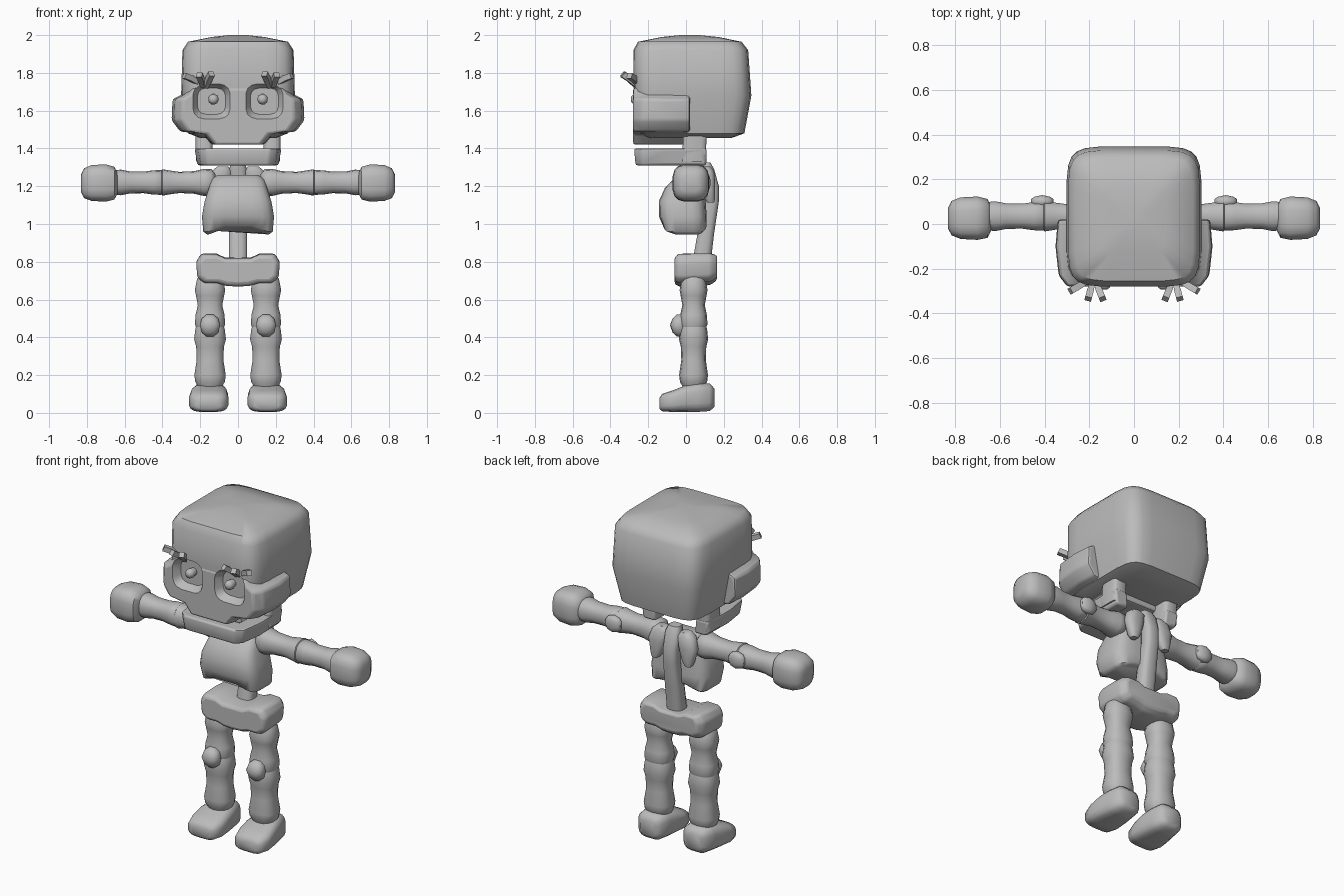
import bpy, bmesh, math
from mathutils import Vector

bone = bpy.data.materials.new("bone_grey")
bone.diffuse_color = (0.5, 0.5, 0.5, 1)
AXES = {'x': (1, 2, 0), 'y': (0, 2, 1), 'z': (0, 1, 2)}


def finish(name, bm, side=1, angle=50):
    """Turn a bmesh into a shaded object; side -1 flips it across x."""
    for v in bm.verts:
        v.co.x *= side
    bmesh.ops.recalc_face_normals(bm, faces=bm.faces)
    me = bpy.data.meshes.new(name)
    bm.to_mesh(me)
    bm.free()
    me.materials.append(bone)
    ob = bpy.data.objects.new(name, me)
    bpy.context.collection.objects.link(ob)
    shade(ob, angle)
    return ob


def activate(ob):
    bpy.ops.object.select_all(action='DESELECT')
    ob.select_set(True)
    bpy.context.view_layer.objects.active = ob


def shade(ob, angle=50):
    activate(ob)
    bpy.ops.object.shade_smooth_by_angle(angle=math.radians(angle))


def skin(bm, rings):
    """Bridge equal rings of points and cap both ends."""
    rows = [[bm.verts.new(p) for p in r] for r in rings]
    n = len(rows[0])
    for a, b in zip(rows, rows[1:]):
        for i in range(n):
            bm.faces.new((a[i], a[(i + 1) % n], b[(i + 1) % n], b[i]))
    bm.faces.new(rows[0])
    bm.faces.new(rows[-1])


def loft(name, axis, sections, n=16, p=2.0, side=1, angle=50, bend=None):
    """Sections are (position, centre a, centre b, radius a, radius b)."""
    ia, ib, it = AXES[axis]
    rings = []
    for t, ca, cb, ra, rb in sections:
        ring = []
        for k in range(n):
            w = math.tau * (k + 0.5) / n
            c, s = math.cos(w), math.sin(w)
            q = [0, 0, 0]
            q[ia] = ca + ra * math.copysign(abs(c) ** (2 / p), c)
            q[ib] = cb + rb * math.copysign(abs(s) ** (2 / p), s)
            q[it] = t
            ring.append(bend(q) if bend else q)
        rings.append(ring)
    bm = bmesh.new()
    skin(bm, rings)
    return finish(name, bm, side, angle)


def prism(name, axis, outline, layers, bevel=0.02):
    """Stack a flat outline at layers of (position, scale a, scale b, shift b)."""
    ia, ib, it = AXES[axis]
    rings = []
    for t, sa, sb, db in layers:
        ring = []
        for a, b in outline:
            q = [0, 0, 0]
            q[ia], q[ib], q[it] = a * sa, b * sb + db, t
            ring.append(q)
        rings.append(ring)
    bm = bmesh.new()
    skin(bm, rings)
    ob = finish(name, bm)
    if bevel:
        mod = ob.modifiers.new("soft_edges", 'BEVEL')
        mod.width, mod.segments = bevel, 2
        activate(ob)
        bpy.ops.object.modifier_apply(modifier=mod.name)
        shade(ob)
    return ob


def mirrored(half):
    """Complete an outline given for positive x, from top to bottom."""
    return half + [(-a, b) for a, b in reversed(half) if a > 0]


# Cranium
skull = loft("skull", 'z', [
    (1.455, 0, 0.02, 0.20, 0.22), (1.48, 0, 0.025, 0.265, 0.285),
    (1.68, 0, 0.035, 0.302, 0.312), (1.92, 0, 0.025, 0.295, 0.305),
    (1.965, 0, 0.02, 0.265, 0.275), (1.99, 0, 0.02, 0.14, 0.15),
    (2.0, 0, 0.02, 0.05, 0.05)], n=24, p=6)

# Cheeks and upper jaw
face = prism("face", 'y', mirrored([
    (0, 1.72), (0.27, 1.72), (0.30, 1.685), (0.35, 1.66), (0.355, 1.55),
    (0.31, 1.49), (0.19, 1.475), (0.14, 1.42), (0, 1.42)]),
    [(-0.28, 0.84, 1, 0), (-0.23, 0.95, 1, 0), (-0.10, 0.99, 1, 0),
     (0.02, 0.96, 1, 0)], bevel=0.012)

# Eye sockets
for s in (1, -1):
    cut = loft("socket_cutter", 'y', [
        (-0.35, 0.14, 1.65, 0.10, 0.095), (-0.28, 0.14, 1.65, 0.10, 0.095),
        (-0.235, 0.14, 1.65, 0.075, 0.07)], n=16, p=3.5, side=s)
    for ob in (skull, face):
        mod = ob.modifiers.new("socket", 'BOOLEAN')
        mod.operation, mod.solver, mod.object = 'DIFFERENCE', 'EXACT', cut
        activate(ob)
        bpy.ops.object.modifier_apply(modifier=mod.name)
    bpy.data.objects.remove(cut)
shade(skull, 45)
shade(face, 40)

# Lower jaw: horseshoe bar
prism("jaw", 'z', [
    (-0.225, 0.11), (-0.23, -0.1), (-0.21, -0.24), (-0.17, -0.275),
    (0.17, -0.275), (0.21, -0.24), (0.23, -0.1), (0.225, 0.11),
    (0.14, 0.11), (0.13, -0.17), (-0.13, -0.17), (-0.14, 0.11)],
    [(1.31, 0.93, 0.97, 0), (1.40, 1, 1, 0)], bevel=0.012)

# Spine
loft("spine", 'z', [
    (0.78, 0, 0.08, 0.05, 0.05), (0.95, 0, 0.105, 0.05, 0.045),
    (1.12, 0, 0.135, 0.045, 0.04), (1.20, 0, 0.135, 0.045, 0.04),
    (1.29, 0, 0.11, 0.048, 0.04), (1.325, 0, 0.10, 0.035, 0.03)], n=12, p=3)


# Rib cage, arched along the lower edge
def arch(q):
    if q[2] < 1.0:
        q[2] += 0.04 * max(0, 1 - (q[0] / 0.15) ** 2)
    return q


loft("rib_cage", 'z', [
    (0.945, 0, 0.005, 0.165, 0.09), (0.96, 0, -0.005, 0.185, 0.115),
    (1.04, 0, -0.017, 0.192, 0.127), (1.12, 0, -0.02, 0.178, 0.125),
    (1.19, 0, -0.005, 0.155, 0.108), (1.235, 0, 0.01, 0.14, 0.08),
    (1.26, 0, 0.015, 0.11, 0.055)], n=20, p=4, bend=arch)

# Pelvis
prism("pelvis", 'y', mirrored([
    (0, 0.822), (0.07, 0.822), (0.12, 0.845), (0.195, 0.843), (0.222, 0.80),
    (0.215, 0.72), (0.18, 0.69), (0.11, 0.69), (0.06, 0.675), (0, 0.672)]),
    [(-0.06, 0.92, 0.85, 0.11), (-0.035, 1, 1, -0.003), (0.06, 1, 1, 0),
     (0.13, 0.97, 0.97, 0.025), (0.165, 0.85, 0.75, 0.20)], bevel=0.012)

for s, tag in ((1, "left_"), (-1, "right_")):
    # Pupil
    loft(tag + "pupil", 'y', [(-0.292, 0.13, 1.66, 0.012, 0.012),
         (-0.283, 0.13, 1.66, 0.023, 0.023), (-0.266, 0.13, 1.66, 0.028, 0.028),
         (-0.225, 0.13, 1.66, 0.02, 0.02)], n=12, side=s)

    # Eyelashes: bent square rods
    for i, (root, tip) in enumerate((
            ((0.17, -0.26, 1.725), (0.14, -0.335, 1.795)),
            ((0.185, -0.26, 1.73), (0.205, -0.335, 1.79)),
            ((0.20, -0.25, 1.74), (0.285, -0.30, 1.785)))):
        a, b = Vector(root), Vector(tip)
        d = (b - a).normalized()
        u = d.cross(Vector((0, 0, 1))).normalized() * 0.015
        w = u.cross(d).normalized() * 0.015
        bm = bmesh.new()
        skin(bm, [[c + u * k + w * k, c - u * k + w * k, c - u * k - w * k,
                   c + u * k - w * k]
                  for c, k in ((a, 0.7), (a.lerp(b, 0.6) + w * 0.3, 1), (b, 1))])
        finish(tag + "eyelash_%d" % (i + 1), bm, s, 30)

    # Jaw hinge
    loft(tag + "jaw_hinge", 'z', [
        (1.33, 0.178, 0.04, 0.045, 0.068), (1.42, 0.18, 0.045, 0.045, 0.063),
        (1.50, 0.18, 0.05, 0.045, 0.063)], n=12, p=5, side=s)

    # Shoulder blade
    loft(tag + "shoulder_blade", 'z', [
        (1.115, 0.11, 0.13, 0.02, 0.02), (1.14, 0.105, 0.125, 0.035, 0.03),
        (1.22, 0.10, 0.12, 0.06, 0.035), (1.28, 0.085, 0.11, 0.055, 0.04),
        (1.305, 0.08, 0.105, 0.03, 0.025)], n=12, p=2.5, side=s)

    # Arm bones
    def bones(name, axis, rows, **kw):
        loft(tag + name, axis, rows, n=14, p=2.4, side=s, **kw)

    def arm(rows):
        return [(x, 0.035, 1.22, r, r) for x, r in rows]

    bones("upper_arm", 'x', arm([
        (0.12, 0.045), (0.14, 0.07), (0.18, 0.072), (0.23, 0.06), (0.31, 0.056),
        (0.36, 0.063), (0.40, 0.07), (0.415, 0.05)]))
    bones("forearm", 'x', arm([
        (0.39, 0.05), (0.405, 0.066), (0.45, 0.064), (0.50, 0.057),
        (0.57, 0.058), (0.62, 0.068), (0.66, 0.064)]))
    bones("elbow", 'x', [
        (0.36, 0.10, 1.22, 0.012, 0.02), (0.375, 0.10, 1.22, 0.022, 0.04),
        (0.41, 0.10, 1.22, 0.03, 0.05), (0.445, 0.10, 1.22, 0.022, 0.04),
        (0.46, 0.10, 1.22, 0.012, 0.02)])

    # Hand
    loft(tag + "hand", 'x', [
        (0.638, 0.025, 1.215, 0.055, 0.055), (0.655, 0.025, 1.216, 0.088, 0.088),
        (0.70, 0.026, 1.217, 0.098, 0.10), (0.775, 0.026, 1.217, 0.094, 0.096),
        (0.815, 0.026, 1.216, 0.078, 0.08), (0.832, 0.026, 1.216, 0.045, 0.045)],
        n=16, p=3.2, side=s)

    # Leg bones
    def leg(rows):
        return [(z, 0.148, 0.04, r, r * 0.9) for z, r in rows]

    bones("thigh", 'z', leg([
        (0.74, 0.05), (0.71, 0.07), (0.65, 0.082), (0.62, 0.076), (0.57, 0.066),
        (0.52, 0.078), (0.47, 0.082), (0.44, 0.07)]))
    bones("shin", 'z', leg([
        (0.46, 0.075), (0.44, 0.08), (0.39, 0.086), (0.35, 0.075), (0.28, 0.072),
        (0.20, 0.085), (0.165, 0.08), (0.13, 0.06)]))
    bones("kneecap", 'z', [
        (0.405, 0.148, -0.03, 0.02, 0.02), (0.425, 0.148, -0.035, 0.044, 0.036),
        (0.465, 0.148, -0.04, 0.055, 0.045), (0.50, 0.148, -0.035, 0.044, 0.036),
        (0.52, 0.148, -0.03, 0.02, 0.02)])

    # Foot, wedge from heel to toe
    loft(tag + "foot", 'y', [
        (-0.14, 0.155, 0.05, 0.06, 0.03), (-0.125, 0.155, 0.055, 0.09, 0.047),
        (-0.07, 0.155, 0.062, 0.105, 0.058), (0.0, 0.153, 0.076, 0.10, 0.072),
        (0.06, 0.151, 0.082, 0.09, 0.078), (0.125, 0.15, 0.083, 0.08, 0.074),
        (0.15, 0.15, 0.08, 0.05, 0.05)], n=16, p=3.5, side=s)
